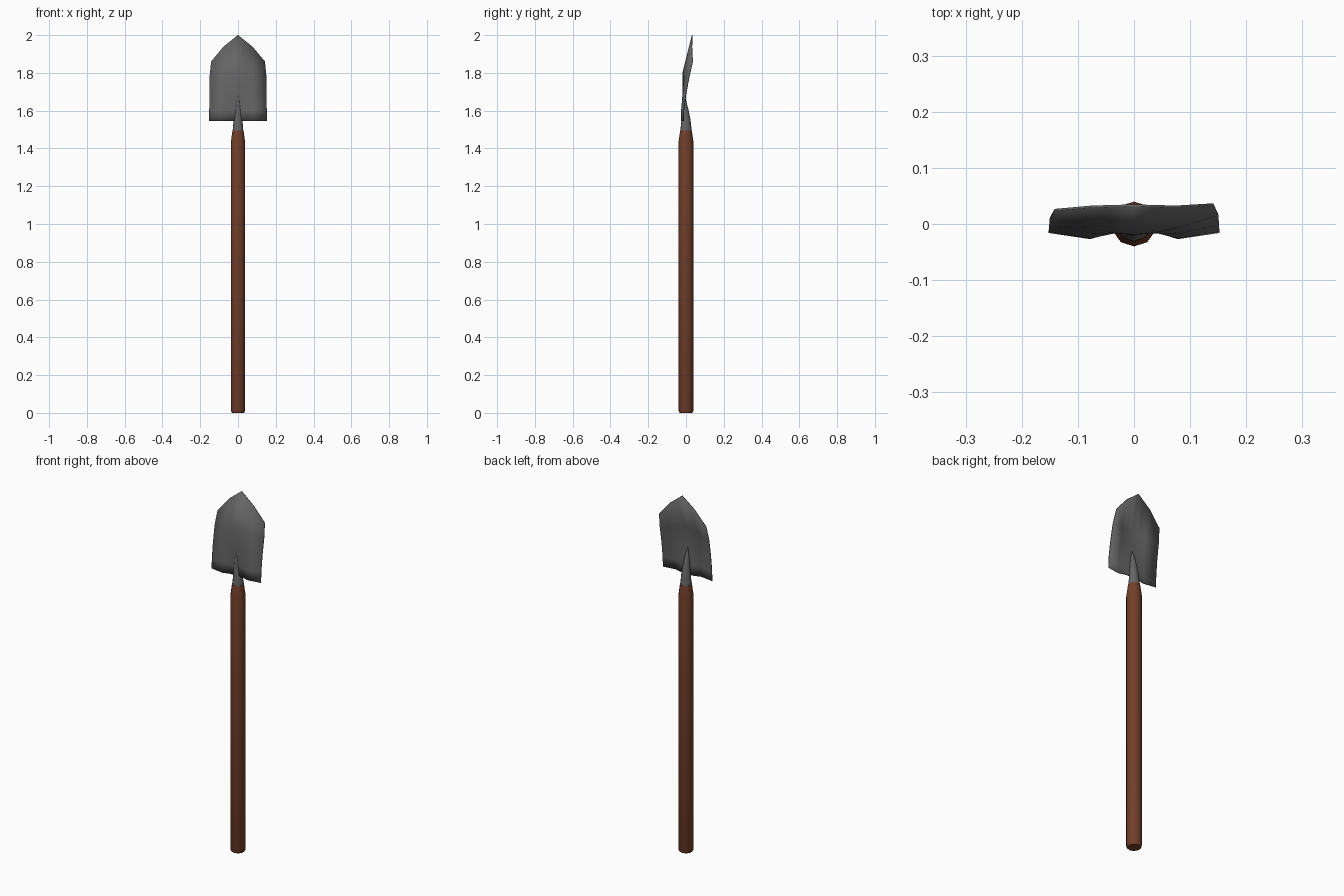
import bpy, bmesh, math

if "Cube" in bpy.data.objects:
    bpy.data.objects.remove(bpy.data.objects["Cube"])


def material(name, rgb):
    m = bpy.data.materials.new(name)
    m.diffuse_color = (*rgb, 1)
    m.use_nodes = True
    m.node_tree.nodes["Principled BSDF"].inputs["Base Color"].default_value = m.diffuse_color
    return m


def finish(name, bm, mat, angle):
    bmesh.ops.recalc_face_normals(bm, faces=bm.faces[:])
    me = bpy.data.meshes.new(name)
    bm.to_mesh(me)
    bm.free()
    me.materials.append(mat)
    ob = bpy.data.objects.new(name, me)
    bpy.context.collection.objects.link(ob)
    bpy.context.view_layer.objects.active = ob
    ob.select_set(True)
    bpy.ops.object.shade_smooth_by_angle(angle=math.radians(angle))
    ob.select_set(False)
    return ob


def lathe(name, profile, mat, sides=10):
    # profile rows: x radius, y radius, centre y, height
    bm = bmesh.new()
    rings = []
    for rx, ry, cy, z in profile:
        rings.append([bm.verts.new((rx * math.sin(a), cy - ry * math.cos(a), z))
                      for a in (2 * math.pi * i / sides for i in range(sides))])
    for a, b in zip(rings, rings[1:]):
        for i in range(sides):
            j = (i + 1) % sides
            bm.faces.new((a[i], a[j], b[j], b[i]))
    bm.faces.new(rings[0][::-1])
    bm.faces.new(rings[-1])
    return finish(name, bm, mat, 40)


wood = material("wood", (0.17, 0.05, 0.024))
steel = material("steel", (0.13, 0.13, 0.13))

# Wooden shaft with a tapered top
lathe("handle", [(.034, .034, 0, 0), (.04, .04, 0, .012),
                 (.04, .04, 0, 1.43), (.031, .031, 0, 1.495)], wood)

# Metal socket tapering to a point on the blade
lathe("socket", [(.03, .031, 0, 1.49), (.025, .024, 0, 1.55), (.018, .017, -.005, 1.61),
                 (.009, .01, -.011, 1.66), (.001, .002, -.016, 1.695)], steel)

# Dished blade: columns across the width, each listing (x, y, z) from bottom to tip
edge = [(.152, -.014, 1.545), (.152, -.012, 1.6), (.151, 0, 1.69), (.15, .017, 1.78), (.142, .035, 1.86)]
mid = [(.078, -.025, 1.545), (.078, -.024, 1.6), (.077, -.016, 1.69), (.077, -.005, 1.8), (.075, .031, 1.94)]
inner = [(.036, -.012, 1.545), (.036, -.013, 1.6), (.036, -.015, 1.69), (.036, -.014, 1.8), (.037, .032, 1.97)]
centre = [(0, -.014, 1.545), (0, -.016, 1.6), (0, -.017, 1.69), (0, -.017, 1.8), (0, .033, 2.0)]

# The left corner leans slightly further forward than the right
left = [[(-x, y - .01 * max(0, (z - 1.6) / .26) * (x > .1), z) for x, y, z in c]
        for c in (edge, mid, inner)]
bm = bmesh.new()
cols = [[bm.verts.new(p) for p in c] for c in left + [centre, inner, mid, edge]]
for a, b in zip(cols, cols[1:]):
    for i in range(4):
        bm.faces.new((a[i], b[i], b[i + 1], a[i + 1]))
blade = finish("blade", bm, steel, 60)
sol = blade.modifiers.new("thickness", 'SOLIDIFY')
sol.thickness = .004
sol.offset = 0
